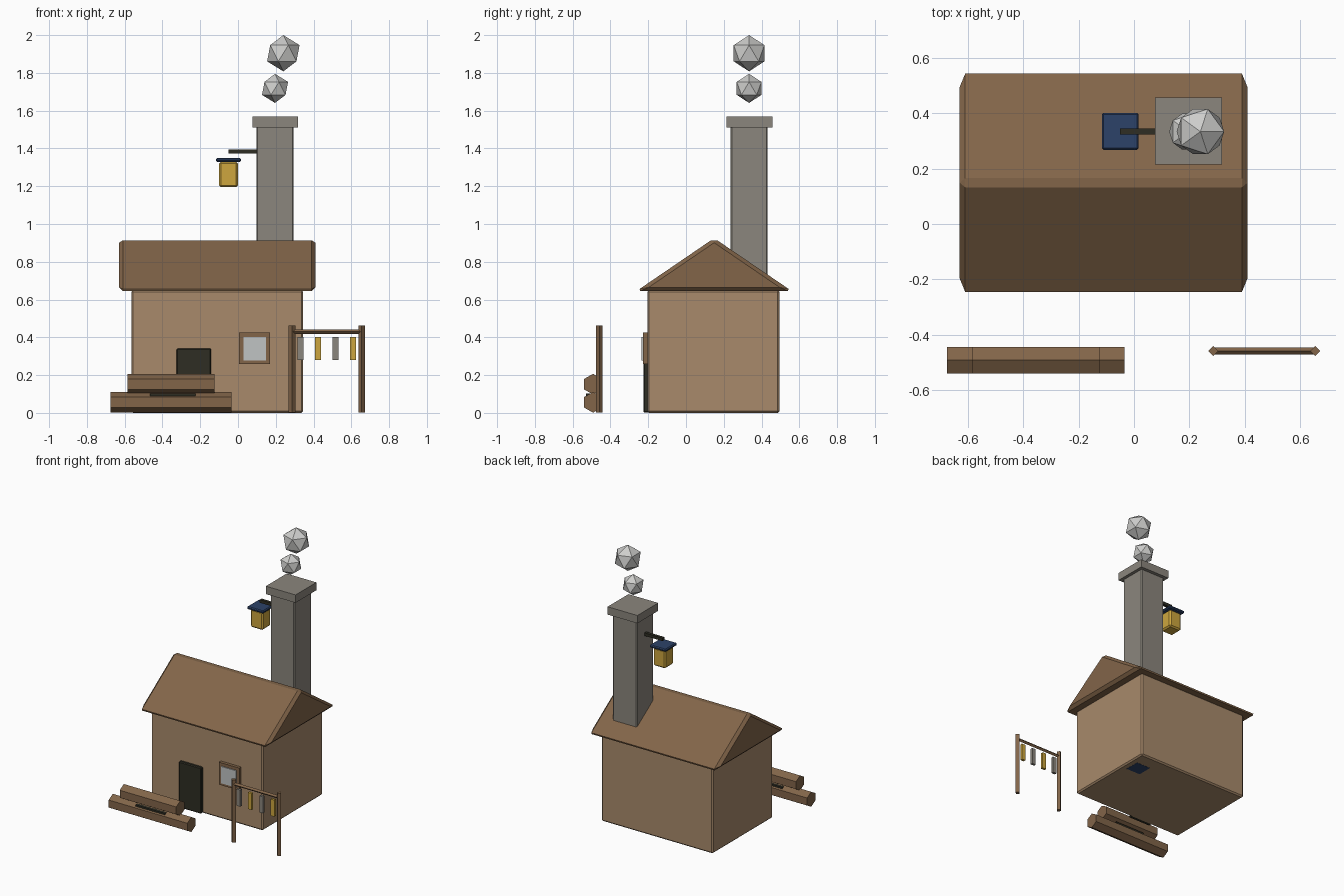
import bpy, bmesh, math
from mathutils import Matrix

if "Cube" in bpy.data.objects:
    bpy.data.objects.remove(bpy.data.objects["Cube"])


def srgb(r, g, b):
    f = lambda c: c / 12.92 if c <= 0.04045 else ((c + 0.055) / 1.055) ** 2.4
    return (f(r / 255), f(g / 255), f(b / 255), 1.0)


def material(name, r, g, b):
    m = bpy.data.materials.new(name)
    m.diffuse_color = srgb(r, g, b)
    m.use_nodes = True
    m.node_tree.nodes["Principled BSDF"].inputs["Base Color"].default_value = m.diffuse_color
    return m


PLASTER = material("tan_plaster", 168, 138, 107)
WOOD = material("brown_wood", 130, 101, 73)
STONE = material("grey_stone", 139, 134, 125)
GOLD = material("gold", 205, 166, 62)
NAVY = material("navy", 44, 66, 104)
DARK = material("dark_iron", 46, 45, 35)
SMOKE = material("pale_smoke", 205, 205, 203)
GLASS = material("window_glass", 192, 195, 195)


def finish(name, bm, mat, bevel=0.0):
    bmesh.ops.recalc_face_normals(bm, faces=bm.faces)
    if bevel:
        bmesh.ops.bevel(bm, geom=bm.edges[:], offset=bevel, segments=1,
                        affect='EDGES', profile=0.5, clamp_overlap=True)
    me = bpy.data.meshes.new(name)
    bm.to_mesh(me)
    bm.free()
    me.materials.append(mat)
    ob = bpy.data.objects.new(name, me)
    bpy.context.collection.objects.link(ob)
    return ob


def box(name, x, y, z, mat, bevel=0.0):
    """Box from (min, max) ranges."""
    bm = bmesh.new()
    bmesh.ops.create_cube(bm, size=1)
    for v in bm.verts:
        v.co = [r[0] if c < 0 else r[1] for c, r in zip(v.co, (x, y, z))]
    return finish(name, bm, mat, bevel)


def rod(name, axis, lo, hi, centre, radius, sides, mat, turn=0.0):
    """Faceted rod along x or z; centre gives the two other coordinates."""
    bm = bmesh.new()
    bmesh.ops.create_cone(bm, cap_ends=True, segments=sides, radius1=radius,
                          radius2=radius, depth=hi - lo,
                          matrix=Matrix.Rotation(turn, 4, 'Z'))
    mid = (lo + hi) / 2
    if axis == 'X':
        bm.transform(Matrix.Translation((mid, *centre)) @ Matrix.Rotation(math.pi / 2, 4, 'Y'))
    else:
        bm.transform(Matrix.Translation((*centre, mid)))
    return finish(name, bm, mat)


# House body
box("house_body", (-0.565, 0.345), (-0.205, 0.495), (0.0, 0.65), PLASTER, 0.01)

# Gable roof: triangular prism with chamfered edges
bm = bmesh.new()
ends = [[bm.verts.new((x, y, z)) for y, z in ((-0.262, 0.645), (0.56, 0.645), (0.149, 0.925))]
        for x in (-0.63, 0.41)]
bm.faces.new(ends[0])
bm.faces.new(ends[1])
for i in range(3):
    j = (i + 1) % 3
    bm.faces.new((ends[0][i], ends[0][j], ends[1][j], ends[1][i]))
finish("gable_roof", bm, WOOD, 0.02)

# Chimney and cap
box("chimney", (0.097, 0.295), (0.236, 0.432), (0.3, 1.53), STONE, 0.007)
box("chimney_cap", (0.076, 0.318), (0.215, 0.457), (1.512, 1.57), STONE)

# Smoke puffs
for i, (x, z, r) in enumerate(((0.196, 1.718, 0.077), (0.24, 1.904, 0.096))):
    bm = bmesh.new()
    bmesh.ops.create_icosphere(bm, subdivisions=1, radius=r,
                               matrix=Matrix.Translation((x, 0.334, z)))
    finish(f"smoke_puff_{i + 1}", bm, SMOKE)

# Lantern on a bracket
box("lantern_bracket", (-0.05, 0.11), (0.324, 0.346), (1.373, 1.395), DARK)
box("lantern_top", (-0.116, 0.017), (0.268, 0.402), (1.329, 1.349), NAVY, 0.006)
box("lantern_body", (-0.1, 0.0), (0.285, 0.385), (1.195, 1.33), GOLD, 0.01)

# Door and window
box("door", (-0.325, -0.143), (-0.226, -0.19), (0.002, 0.342), DARK, 0.006)
box("window_frame", (0.005, 0.17), (-0.228, -0.19), (0.26, 0.425), WOOD)
box("window_pane", (0.028, 0.147), (-0.235, -0.227), (0.278, 0.402), GLASS)

# Small plate under the floor
box("floor_plate", (0.185, 0.3), (0.28, 0.39), (-0.001, 0.003), NAVY)

# Stacked hexagonal logs with a thin dark spacer between them
for name, lo, hi, z in (("lower_log", -0.675, -0.035, 0.056), ("upper_log", -0.585, -0.125, 0.152)):
    rod(name, 'X', lo, hi, (-0.492, z), 0.055, 6, WOOD, math.pi / 2)
box("log_spacer", (-0.465, -0.225), (-0.53, -0.455), (0.09, 0.102), DARK)

# Drying rack: square posts set diagonally, rail and hanging strips
for side, x in (("left", 0.286), ("right", 0.655)):
    rod(f"rack_post_{side}", 'Z', 0.003, 0.463, (x, -0.459), 0.018, 4, WOOD)
rod("rack_rail", 'X', 0.286, 0.655, (-0.459, 0.43), 0.012, 4, WOOD)
for i in range(4):
    x = 0.331 + 0.0925 * i
    box(f"hanging_strip_{i + 1}", (x - 0.015, x + 0.015), (-0.468, -0.45), (0.28, 0.402),
        (STONE, GOLD)[i % 2])
